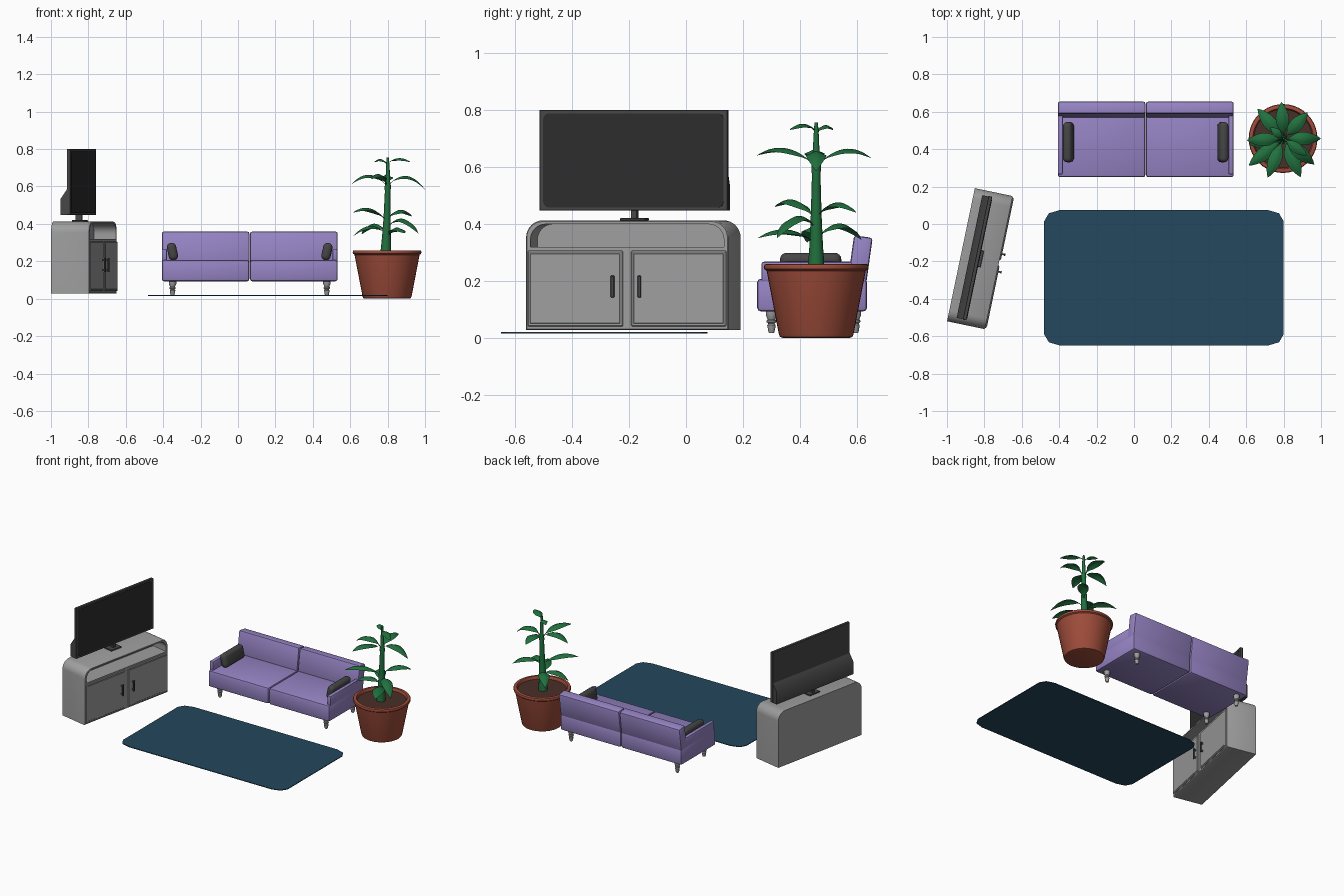
import bpy, bmesh, math
from mathutils import Matrix, Vector

if "Cube" in bpy.data.objects:
    bpy.data.objects.remove(bpy.data.objects["Cube"])


def mat(name, r, g, b):
    m = bpy.data.materials.new(name)
    m.diffuse_color = [(c / 255 / 12.92 if c < 11 else ((c / 255 + 0.055) / 1.055) ** 2.4) for c in (r, g, b)] + [1]
    m.use_nodes = True
    m.node_tree.nodes["Principled BSDF"].inputs["Base Color"].default_value = m.diffuse_color
    return m


GREY = mat("grey", 158, 158, 158)
CHARCOAL = mat("charcoal", 70, 70, 70)
SCREEN = mat("screen black", 45, 45, 45)
PURPLE = mat("purple fabric", 150, 132, 196)
TEAL = mat("rug teal", 36, 72, 93)
TERRACOTTA = mat("terracotta", 158, 76, 58)
SOIL = mat("soil brown", 74, 46, 40)
GREEN = mat("leaf green", 33, 112, 62)


def finish(name, bm, m, matrix=Matrix(), angle=35):
    bmesh.ops.recalc_face_normals(bm, faces=bm.faces)
    me = bpy.data.meshes.new(name)
    bm.to_mesh(me)
    bm.free()
    me.materials.append(m)
    me.shade_smooth()
    me.set_sharp_from_angle(angle=math.radians(angle))
    ob = bpy.data.objects.new(name, me)
    ob.matrix_world = matrix
    bpy.context.collection.objects.link(ob)
    return ob


def box(name, c, size, m, bevel=0.0, segs=2, rot=Matrix(), frame=Matrix()):
    bm = bmesh.new()
    bmesh.ops.create_cube(bm, size=1)
    bmesh.ops.scale(bm, vec=size, verts=bm.verts)
    if bevel:
        bmesh.ops.bevel(bm, geom=list(bm.edges), offset=bevel, segments=segs, profile=0.5, affect='EDGES')
    return finish(name, bm, m, frame @ Matrix.Translation(c) @ rot)


def loft(name, loops, m, frame=Matrix(), closed=True, cap=True, angle=35):
    """Skin a list of equal-length point loops."""
    bm = bmesh.new()
    rows = [[bm.verts.new(p) for p in loop] for loop in loops]
    n = len(rows[0])
    for a, b in zip(rows, rows[1:]):
        for i in range(n if closed else n - 1):
            j = (i + 1) % n
            bm.faces.new((a[i], a[j], b[j], b[i]))
    if cap:
        bm.faces.new(rows[0])
        bm.faces.new(rows[-1])
    return finish(name, bm, m, frame, angle)


def ring(x, y, z, r, n):
    return [(x + r * math.cos(2 * math.pi * i / n), y + r * math.sin(2 * math.pi * i / n), z) for i in range(n)]


def lathe(name, x, y, profile, n, m):
    return loft(name, [ring(x, y, z, r, n) for r, z in profile], m)


def rounded_rect(hw, hh, rx, ry, segs):
    pts = []
    for q, (sx, sy) in enumerate(((1, 1), (-1, 1), (-1, -1), (1, -1))):
        for i in range(segs + 1):
            a = math.pi / 2 * (q + i / segs)
            pts.append((sx * (hw - rx) + rx * math.cos(a), sy * (hh - ry) + ry * math.sin(a)))
    return pts


def arch(n, hw, z0, z1, r, segs=8):
    """Upright outline with two rounded top corners, at depth n."""
    pts = [(hw, z0)]
    for q, s in ((0, 1), (1, -1)):
        for i in range(segs + 1):
            a = math.pi / 2 * (q + i / segs)
            pts.append((s * (hw - r) + r * math.cos(a), z1 - r + r * math.sin(a)))
    return [(n, u, z) for u, z in pts + [(-hw, z0)]]


# Rug
outline = rounded_rect(0.64, 0.3625, 0.085, 0.06, 2)
loft("rug", [[(x + 0.16, y - 0.2875, z) for x, y in outline] for z in (0.015, 0.020)], TEAL)

# Sofa, mirrored about its middle
SX = 0.0625
for s, side in ((-1, "left"), (1, "right")):
    box(side + "_seat", (SX + s * 0.236, 0.4425, 0.15), (0.468, 0.385, 0.114), PURPLE, 0.012)
    box(side + "_back", (SX + s * 0.236, 0.611, 0.273), (0.468, 0.066, 0.166), PURPLE, 0.01,
        rot=Matrix.Rotation(math.radians(-8), 4, 'X'))
    box(side + "_arm", (SX + s * 0.456, 0.425, 0.232), (0.028, 0.32, 0.07), PURPLE, 0.008)
    box(side + "_pillow", (SX + s * 0.413, 0.4375, 0.252), (0.05, 0.215, 0.094), CHARCOAL, 0.023, 4,
        rot=Matrix.Rotation(math.radians(12 * s), 4, 'Y'))
    for y, end in ((0.30, "front"), (0.595, "back")):
        lathe(f"{end}_{side}_leg", SX + s * 0.4125, y,
              [(0.009, 0.017), (0.011, 0.022), (0.015, 0.045), (0.011, 0.05), (0.017, 0.055),
               (0.017, 0.06), (0.013, 0.064), (0.02, 0.08), (0.02, 0.097)], 16, GREY)

# Media cabinet: local X is its front, local Y its width
F = Matrix.Translation((-0.821, -0.186, 0)) @ Matrix.Rotation(math.radians(-11.8), 4, 'Z')
loft("cabinet", [arch(-0.1065, 0.3635, 0.027, 0.412, 0.06), arch(0.095, 0.3635, 0.027, 0.412, 0.06),
                 arch(0.101, 0.3595, 0.031, 0.408, 0.056), arch(0.101, 0.347, 0.318, 0.399, 0.055),
                 arch(-0.02, 0.347, 0.318, 0.399, 0.055)], GREY, F)
for s, side in ((-1, "left"), (1, "right")):
    box(side + "_door", (0.099, s * 0.1855, 0.173), (0.016, 0.343, 0.266), GREY, 0.004, 1, frame=F)
    box(side + "_door_panel", (0.1065, s * 0.1855, 0.173), (0.004, 0.323, 0.246), GREY, 0.0015, 1, frame=F)
    box(side + "_handle", (0.122, s * 0.048, 0.18), (0.008, 0.013, 0.076), CHARCOAL, 0.002, 1, frame=F)
    for dz in (-0.027, 0.027):
        box(side + "_handle_post", (0.114, s * 0.048, 0.18 + dz), (0.016, 0.008, 0.01), CHARCOAL, frame=F)

# Television
box("tv_frame", (-0.016, 0, 0.6235), (0.02, 0.675, 0.353), CHARCOAL, 0.002, 1, frame=F)
loft("tv_screen", [[(n, u, z + 0.6225) for u, z in rounded_rect(0.323, 0.165, 0.02, 0.02, 5)]
                   for n in (-0.008, -0.004)], SCREEN, F)
housing = [(-0.025, 0.447), (-0.06, 0.447), (-0.06, 0.535), (-0.025, 0.585)]
loft("tv_back_housing", [[(n, u, z) for n, z in housing] for u in (-0.335, 0.335)], CHARCOAL, F)
box("tv_neck", (-0.03, 0, 0.433), (0.035, 0.02, 0.04), CHARCOAL, frame=F)
box("tv_foot", (-0.025, 0, 0.416), (0.07, 0.09, 0.009), CHARCOAL, 0.002, 1, frame=F)

# Plant pot and soil
PX, PY = 0.797, 0.457
lathe("pot", PX, PY, [(0.118, 0.0), (0.127, 0.003), (0.131, 0.012), (0.174, 0.235), (0.182, 0.241), (0.184, 0.249),
                      (0.181, 0.257), (0.176, 0.259), (0.162, 0.259), (0.157, 0.25), (0.154, 0.22)], 40, TERRACOTTA)
lathe("soil", PX, PY, [(0.157, 0.232), (0.157, 0.24)], 40, SOIL)

# Stem
stem = [(-0.007, 0.235, 0.03), (-0.004, 0.32, 0.024), (0.0, 0.43, 0.019), (0.003, 0.57, 0.015),
        (0.004, 0.6, 0.017), (0.004, 0.63, 0.012), (0.004, 0.7, 0.01), (0.003, 0.756, 0.006)]
loft("stem", [ring(PX + dx, PY, z, r, 12) for dx, z, r in stem], GREEN)


def leaf(deg, reach, z0, rise, z1, half):
    a = math.radians(deg)
    out, across = Vector((math.cos(a), math.sin(a), 0)), Vector((-math.sin(a), math.cos(a), 0))
    rows, N = [], 14
    for i in range(N + 1):
        t = i / N
        z = (1 - t) ** 2 * z0 + 2 * t * (1 - t) * rise + t * t * z1
        k = max(0, (t - 0.18) / 0.82)
        w = 0.004 * (1 - t) + half * math.sin(math.pi * k ** 0.85) ** 0.8 if 0 < k < 1 else 0.004 * (1 - t) + 0.0005
        base = Vector((PX + 0.002, PY, z)) + out * (reach * t)
        rows.append([base + across * (w * f) - Vector((0, 0, 0.45 * w * abs(f))) for f in (-1, -0.5, 0, 0.5, 1)])
    loft("leaf", rows, GREEN, closed=False, cap=False, angle=60)


# Leaves: direction, reach, start height, bend height, tip height, half width
for args in ((-36, 0.155, 0.725, 0.775, 0.73, 0.026), (140, 0.09, 0.715, 0.77, 0.73, 0.02),
             (0, 0.2, 0.60, 0.72, 0.585, 0.034), (93, 0.195, 0.60, 0.71, 0.63, 0.034),
             (183, 0.195, 0.60, 0.72, 0.61, 0.034), (-112, 0.225, 0.60, 0.71, 0.64, 0.034),
             (-142, 0.235, 0.41, 0.53, 0.46, 0.034), (47, 0.19, 0.42, 0.52, 0.44, 0.034),
             (-66, 0.225, 0.33, 0.42, 0.35, 0.036), (-40, 0.215, 0.38, 0.49, 0.35, 0.034),
             (131, 0.21, 0.34, 0.46, 0.345, 0.034), (190, 0.185, 0.34, 0.44, 0.335, 0.032)):
    leaf(*args)
